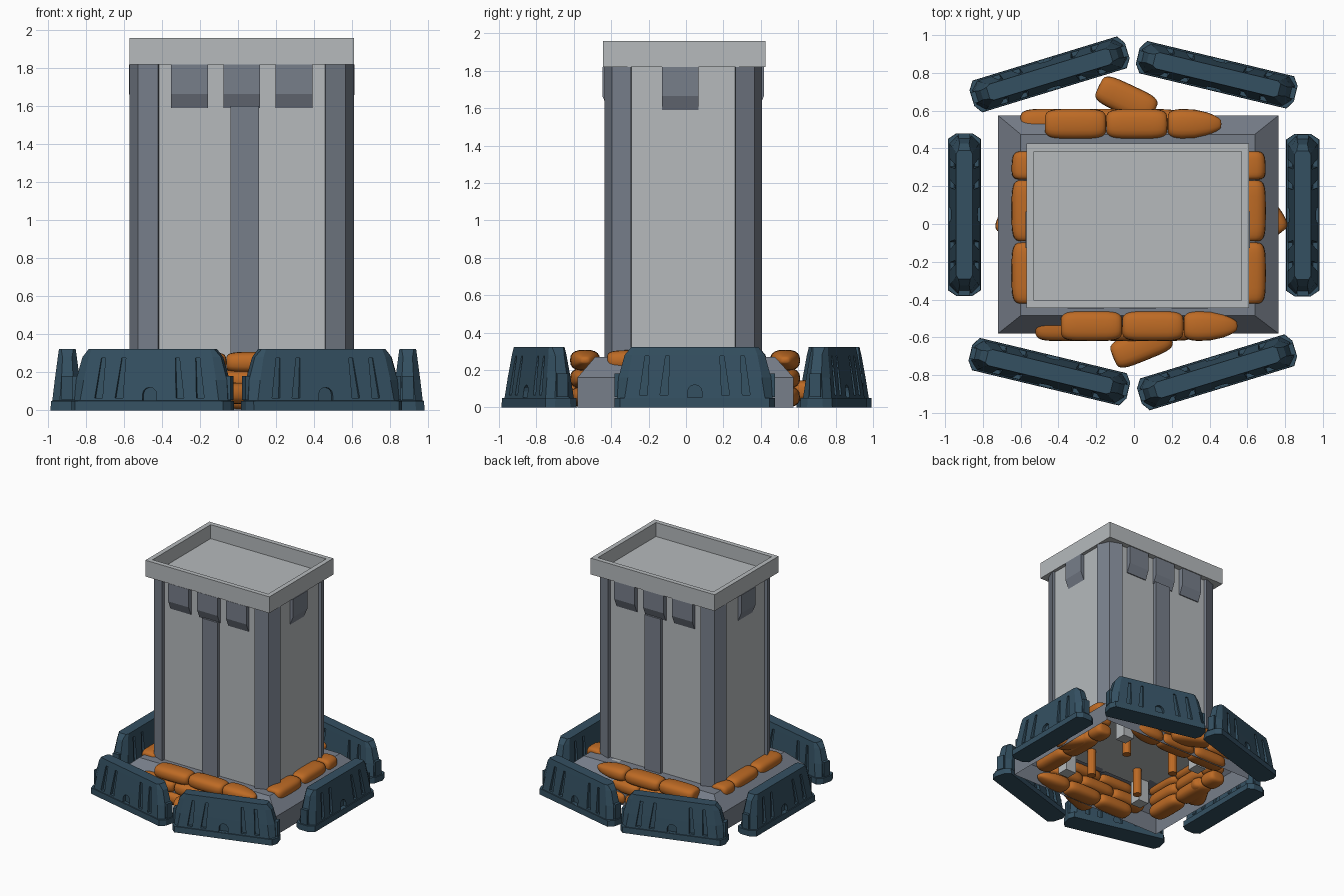
import bpy, bmesh, math
from mathutils import Matrix, Vector

if "Cube" in bpy.data.objects:
    bpy.data.objects.remove(bpy.data.objects["Cube"])


def material(name, rgb):
    m = bpy.data.materials.new(name)
    m.diffuse_color = (*rgb, 1)
    m.use_nodes = True
    m.node_tree.nodes["Principled BSDF"].inputs["Base Color"].default_value = m.diffuse_color
    return m


LIGHT = material("light_concrete", (0.465, 0.49, 0.505))
SLATE = material("slate_concrete", (0.185, 0.21, 0.255))
NAVY = material("dark_blue_plastic", (0.034, 0.08, 0.12))
ORANGE = material("orange_sack", (0.51, 0.145, 0.018))


def add(name, mesh, mat, loc=(0, 0, 0), rot=0):
    ob = bpy.data.objects.new(name, mesh)
    bpy.context.collection.objects.link(ob)
    if not mesh.materials:
        mesh.materials.append(mat)
    ob.location, ob.rotation_euler.z = loc, rot
    return ob


def loft(bm, loops, bottom=True):
    """Skin a list of equal-length point loops and cap the ends."""
    rings = [[bm.verts.new(p) for p in lp] for lp in loops]
    n = len(rings[0])
    for a, b in zip(rings, rings[1:]):
        for i in range(n):
            bm.faces.new((a[i], a[(i + 1) % n], b[(i + 1) % n], b[i]))
    bm.faces.new(rings[-1])
    if bottom:
        bm.faces.new(rings[0][::-1])


def rect(x0, x1, y0, y1, z):
    return [(x0, y0, z), (x1, y0, z), (x1, y1, z), (x0, y1, z)]


def box(bm, x0, x1, y0, y1, z0, z1):
    loft(bm, [rect(x0, x1, y0, y1, z0), rect(x0, x1, y0, y1, z1)])


def mesh(bm, name, fix=True):
    if fix:
        bmesh.ops.recalc_face_normals(bm, faces=bm.faces[:])
    me = bpy.data.meshes.new(name)
    bm.to_mesh(me)
    bm.free()
    return me


# ---- tower: everything is centred on (CX, CY)
CX, CY = 0.02, -0.015
HX, HY = 0.59, 0.42
IX, IY = 0.44, 0.28
REC = 0.028

# recessed wall panels
bm = bmesh.new()
box(bm, -IX - .01, IX + .01, -HY + REC, HY - REC, 0.25, 1.83)
box(bm, -HX + REC, HX - REC, -IY - .01, IY + .01, 0.25, 1.83)
add("tower_walls", mesh(bm, "tower_walls"), LIGHT, (CX, CY, 0))

# faceted corner pillars
bm = bmesh.new()
for sx in (-1, 1):
    for sy in (-1, 1):
        pts = [(IX, HY), (HX - .045, HY - .04), (HX, IY), (IX - .02, IY - .02)]
        loft(bm, [[(sx * x, sy * y, z) for x, y in pts] for z in (0.25, 1.82)])
add("corner_pillars", mesh(bm, "corner_pillars"), SLATE, (CX, CY, 0))

# centre pilasters on front and back
bm = bmesh.new()
for s in (-1, 1):
    y = sorted((s * (HY - .05), s * HY))
    box(bm, -.06, .09, y[0], y[1], 0.25, 1.6)
add("pilasters", mesh(bm, "pilasters"), SLATE, (CX, CY, 0))

# corbels with a sloping underside: three front and back, one per side
bm = bmesh.new()
prof = [(-.06, 1.82), (.012, 1.82), (.012, 1.665), (-.02, 1.59), (-.06, 1.59)]
spots = [(a, HY, x) for a in (0, math.pi) for x in (-.275, 0, .275)]
spots += [(a, HX - .008, 0) for a in (math.pi / 2, -math.pi / 2)]
for ang, reach, off in spots:
    r = Matrix.Rotation(ang, 3, 'Z')
    if reach < HY + .1:
        pass
    else:
        off = .015 if ang < 0 else -.015
    loft(bm, [[r @ Vector((off + dx, -reach - d, z)) for d, z in prof] for dx in (-.097, .097)])
add("corbels", mesh(bm, "corbels"), SLATE, (CX, CY, 0))

# parapet tray
bm = bmesh.new()
X, Y, T = HX, .435, .04
loft(bm, [rect(-X, X, -Y, Y, 1.82), rect(-X, X, -Y, Y, 1.96),
          rect(-X + T, X - T, -Y + T, Y - T, 1.96),
          rect(-X + T, X - T, -Y + T, Y - T, 1.84)])
add("parapet", mesh(bm, "parapet"), LIGHT, (CX, -.01, 0))

# hollow plinth with sloped shoulder, open underneath
bm = bmesh.new()
loft(bm, [rect(-.72, .765, -.58, .575, 0), rect(-.72, .765, -.58, .575, .16),
          rect(-.6, .64, -.485, .475, .27)], bottom=False)
add("plinth", mesh(bm, "plinth", False), SLATE)

# blocks and posts under the plinth
bm = bmesh.new()
for sx in (-1, 1):
    for sy in (-1, 1):
        x, y = CX + sx * .38, sy * .36
        box(bm, x - .05, x + .05, y - .05, y + .05, .05, .27)
add("under_blocks", mesh(bm, "under_blocks"), LIGHT)
bm = bmesh.new()
for sx in (-1, 1):
    for sy in (-1, 1):
        bmesh.ops.create_cone(bm, cap_ends=True, segments=16, radius1=.035, radius2=.035, depth=.25,
                              matrix=Matrix.Translation((CX + sx * .24, sy * .22, .145)))
add("under_posts", mesh(bm, "under_posts"), ORANGE)


# ---- sandbags: squared-off ellipsoids, optionally tapered toward +x
def bag_mesh(name, length, taper):
    bm = bmesh.new()
    bmesh.ops.create_uvsphere(bm, u_segments=20, v_segments=14, radius=1,
                              matrix=Matrix.Rotation(math.pi / 2, 4, 'Y'))
    for v in bm.verts:
        c = v.co
        r = math.hypot(c.y, c.z)
        rr = r ** .4
        px = math.copysign(abs(c.x) ** .5, c.x)
        k = 1 - taper * max(0, (px + .4) / 1.4) ** 2
        cy, cz = (c.y / r, c.z / r) if r > 1e-5 else (0, 0)
        sq = lambda t: math.copysign(abs(t) ** .75, t)
        v.co = (px * length / 2, sq(cy) * rr * .08 * k, sq(cz) * rr * .056 * k)
    me = mesh(bm, name)
    me.shade_smooth()
    return me


BAG = bag_mesh("sandbag", .325, 0)
SHORT = bag_mesh("tapered_sandbag", .285, .6)
HALF = bag_mesh("half_sandbag", .15, .1)


def bag(x, y, z, deg=0, me=BAG):
    add("sandbag", me, ORANGE, (x, y, z), math.radians(deg))


# front and back stacks, alternate layers shifted
for y, x0, shift in ((-.54, -.225, -.135), (.53, -.31, -.13)):
    for layer, z in enumerate((.057, .155, .252)):
        d = shift if layer == 1 else 0
        bag(x0 + d, y, z)
        bag(x0 + d + .325, y, z)
        bag(x0 + d + .63, y, z, 0, SHORT)
# side stacks
for x in (-.568, .618):
    for z in (.057, .155, .25):
        bag(x, -.26, z, 90)
        bag(x, .07, z, 90)
        bag(x, .31, z, 90, HALF)
# slumped bags
bag(.04, -.645, .09, 22)
bag(-.04, .66, .09, -25)
bag(.675, .08, .06, 125)
bag(-.605, .08, .06, 60)


# ---- road barriers: one lofted body with recesses, reused six times
def octa(z, L, W, cx, cy):
    q = [(L, W - cy), (L - cx, W), (-L + cx, W), (-L, W - cy),
         (-L, -W + cy), (-L + cx, -W), (L - cx, -W), (L, -W + cy)]
    return [(x, y, z) for x, y in q]


bm = bmesh.new()
loft(bm, [octa(0, .43, .088, .03, .045), octa(.05, .43, .086, .03, .045),
          octa(.051, .415, .079, .04, .04), octa(.16, .408, .066, .05, .035),
          octa(.28, .375, .05, .04, .025), octa(.322, .34, .044, .02, .012)])
body = add("barrier_body", mesh(bm, "barrier_body"), NAVY)

bm = bmesh.new()
for s in (-1, 1):
    for x in (-.275, -.165, .165, .275):
        lean = -.02 if x > 0 else .02
        y0, y1 = sorted((s * .054, s * .14))
        t0, t1 = sorted((s * .04, s * .14))
        loft(bm, [rect(x - .021, x + .021, y0, y1, .065),
                  rect(x + lean - .011, x + lean + .011, t0, t1, .275)])
    # arched drain pocket
    arch = [(.038 * math.cos(a), .085 + .036 * math.sin(a)) for a in
            [math.pi * i / 6 for i in range(7)]] + [(-.038, .052), (.038, .052)]
    loft(bm, [[(x, s * y, z) for x, z in arch] for y in (.05, .14)])
cutter = add("recess_cutter", mesh(bm, "recess_cutter"), NAVY)
cutter.hide_render = True

mod = body.modifiers.new("recesses", 'BOOLEAN')
mod.operation, mod.object, mod.solver = 'DIFFERENCE', cutter, 'EXACT'
bpy.context.view_layer.update()
cut = bpy.data.meshes.new_from_object(body.evaluated_get(bpy.context.evaluated_depsgraph_get()))
bpy.data.objects.remove(body)
bpy.data.objects.remove(cutter)

# end connectors
bm = bmesh.new()
bm.from_mesh(cut)
for s in (-1, 1):
    x0, x1 = sorted((s * .36, s * .428))
    box(bm, x0, x1, -.03, .03, .055, .18)
barrier = mesh(bm, "barrier")
barrier.materials.append(NAVY)

for x, y, deg in ((.893, .047, 90), (-.898, .05, 90), (-.448, -.782, -13.5),
                  (.44, -.785, 17), (-.447, .792, 17), (.438, .79, -13.5)):
    add("barrier", barrier, NAVY, (x, y, 0), math.radians(deg))
